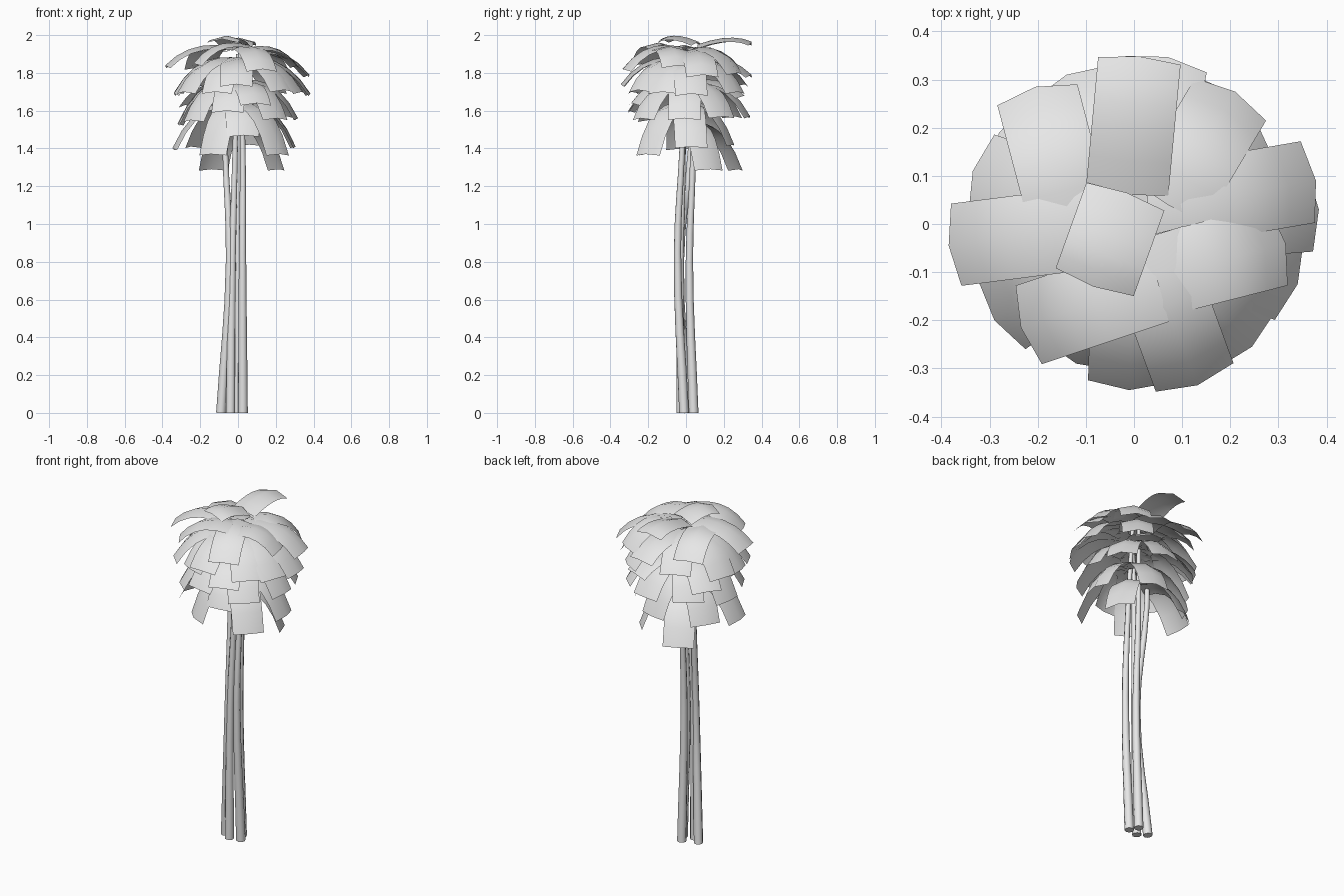
import bpy, bmesh, math
from mathutils import Vector

if "Cube" in bpy.data.objects:
    bpy.data.objects.remove(bpy.data.objects["Cube"])

grey = bpy.data.materials.new("light grey")
grey.diffuse_color = (0.8, 0.8, 0.8, 1)
grey.use_nodes = True
grey.node_tree.nodes["Principled BSDF"].inputs["Base Color"].default_value = grey.diffuse_color


def finish(obj, angle):
    bpy.ops.object.select_all(action='DESELECT')
    obj.select_set(True)
    bpy.context.view_layer.objects.active = obj
    if obj.type == 'CURVE':
        bpy.ops.object.convert(target='MESH')
    bpy.ops.object.shade_smooth_by_angle(angle=math.radians(angle))


def trunk(name, points):
    """Thin bent stem, tapering upwards."""
    cu = bpy.data.curves.new(name, 'CURVE')
    cu.dimensions = '3D'
    cu.bevel_depth = 0.026
    cu.bevel_resolution = 2
    cu.resolution_u = 4
    cu.use_fill_caps = True
    sp = cu.splines.new('BEZIER')
    sp.bezier_points.add(len(points) - 1)
    for p, co in zip(sp.bezier_points, points):
        p.co = co
        p.radius = 1 - 0.62 * co[2] / 2
        p.handle_left_type = p.handle_right_type = 'AUTO'
    cu.materials.append(grey)
    obj = bpy.data.objects.new(name, cu)
    bpy.context.collection.objects.link(obj)
    finish(obj, 50)


def leaf(bm, tip, base, rise=0.06, width=0.172):
    """Broad strip arching from base to tip, with a raised midrib."""
    tip, base = Vector(tip), Vector(base)
    span = Vector((tip.x - base.x, tip.y - base.y, 0))
    length = span.length
    out = span.normalized()
    side = Vector((-out.y, out.x, 0))
    fall = rise + base.z - tip.z
    rows, n = [], 5
    for i in range(n + 1):
        t = i / n
        z = rise * t - fall * t * t
        normal = (out * (2 * fall * t - rise) +
                  Vector((0, 0, length * (1.25 - 0.5 * t)))).normalized()
        mid = base + out * length * (t + 0.25 * t * (1 - t)) + Vector((0, 0, z))
        rows.append([bm.verts.new(mid + side * width / 2 * s - normal * 0.022 * s * s)
                     for s in (-1, 0, 1)])
    for p, q in zip(rows, rows[1:]):
        for j in (0, 1):
            bm.faces.new((p[j], q[j], q[j + 1], p[j + 1]))


# stems
trunk("left_trunk", [(-.09, .01, 0), (-.045, -.03, .8), (-.068, .025, 1.4), (-.07, .03, 1.65)])
trunk("front_trunk", [(-.04, -.025, 0), (-.03, -.03, .8), (-.015, -.015, 1.4), (-.01, -.02, 1.75)])
trunk("back_trunk", [(.0, .04, 0), (0, .018, .8), (0, .037, 1.35), (0, .04, 1.9)])
trunk("right_trunk", [(.026, -.01, 0), (.024, -.045, .85), (.025, -.02, 1.4), (.01, 0, 1.91)])

# crown leaves: tip, base, rise of the arch
crown = [
    ((.012, .348, 1.965), (-.015, .06, 1.95), .13),
    ((-.085, -.13, 1.98), (-.015, .065, 1.965), .11),
    ((-.235, -.215, 1.85), (.05, -.12, 1.95), .09),
    ((.315, -.04, 1.84), (.04, -.11, 1.93), .10),
    ((-.385, -.045, 1.84), (-.03, 0, 1.94), .08),
    ((-.205, .285, 1.83), (-.13, 0, 1.93), .08),
    ((.21, .275, 1.80), (.07, .04, 1.93), .08),
    ((.378, .09, 1.79), (.03, .03, 1.92), .08),
    ((.132, -.335, 1.82), (.02, -.03, 1.94), .08),
]
# hanging tiers: base height, then the leaf tips
tiers = {
    "upper_leaves": (1.88, [
        (-.01, -.345, 1.74), (.245, -.255, 1.71), (.34, -.125, 1.70),
        (.384, .03, 1.69), (-.29, -.20, 1.70), (-.335, .11, 1.70),
        (.07, .347, 1.79), (-.14, .31, 1.74), (.20, .275, 1.70),
        (-.12, -.29, 1.70), (-.34, -.04, 1.69)]),
    "middle_leaves": (1.76, [
        (.318, -.01, 1.56), (.26, .20, 1.57), (.05, .34, 1.57), (-.20, .26, 1.57),
        (-.32, .04, 1.53), (-.25, -.20, 1.55), (-.06, -.305, 1.60), (.21, -.24, 1.56),
        (.10, -.29, 1.64), (.13, .31, 1.68), (-.28, .19, 1.63)]),
    "lower_leaves": (1.64, [
        (.305, .03, 1.41), (-.348, -.02, 1.40), (-.25, .16, 1.41),
        (-.145, -.215, 1.37), (.03, -.225, 1.47), (.225, -.215, 1.37),
        (.06, .255, 1.42)]),
    "lowest_leaves": (1.54, [(.22, .13, 1.29), (-.14, .28, 1.29)]),
}


def add_leaves(name, leaves):
    bm = bmesh.new()
    for tip, base, rise in leaves:
        leaf(bm, tip, base, rise)
    me = bpy.data.meshes.new(name)
    bm.to_mesh(me)
    bm.free()
    me.materials.append(grey)
    obj = bpy.data.objects.new(name, me)
    bpy.context.collection.objects.link(obj)
    finish(obj, 60)


add_leaves("crown_leaves", crown)
for name, (z0, tips) in tiers.items():
    add_leaves(name, [(t, (t[0] * .08, t[1] * .08, z0), .06) for t in tips])
